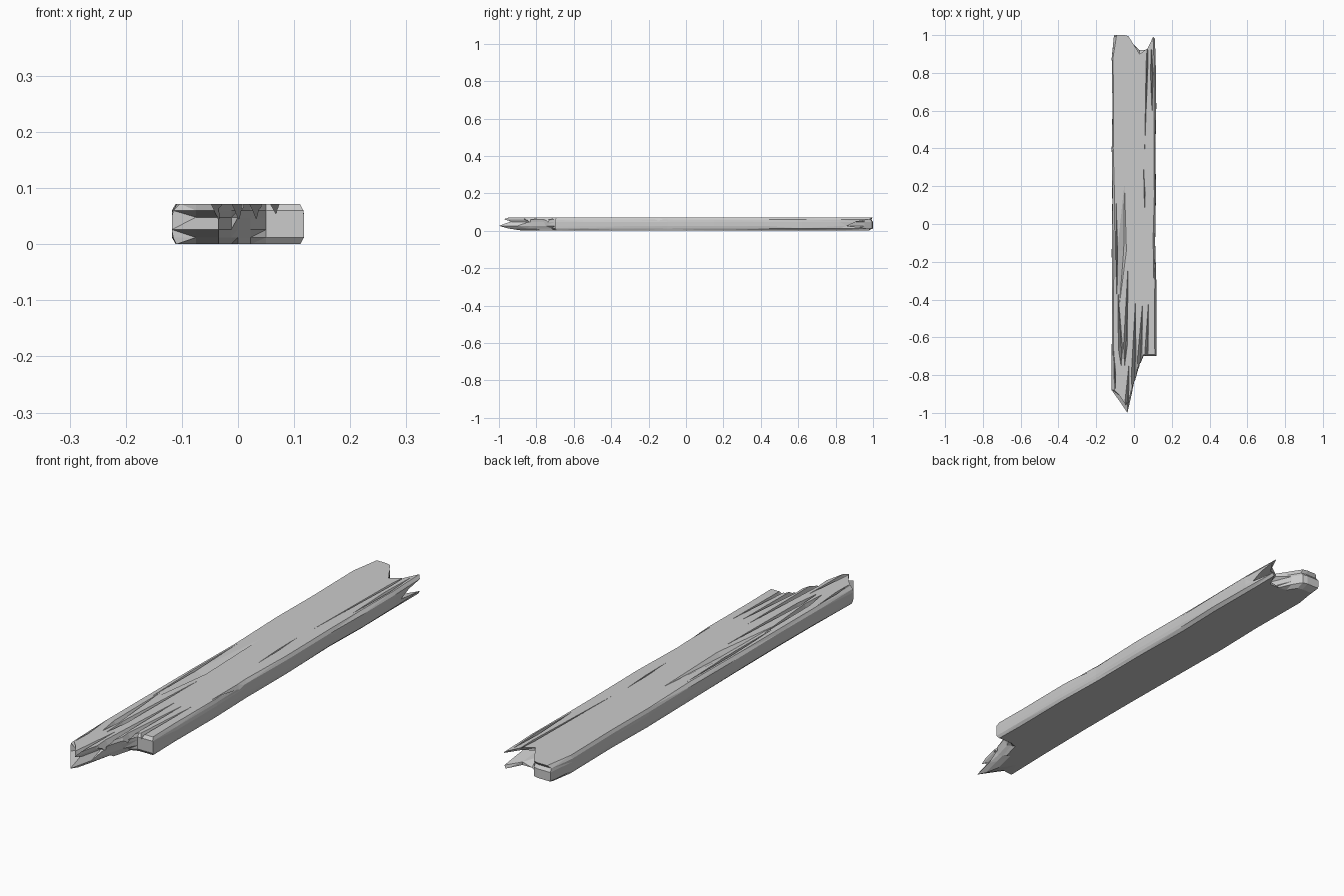
import bpy, bmesh, random
from mathutils import Vector

random.seed(4)
levels = [0.0, 0.012, 0.026, 0.048, 0.060, 0.072]

# how each kind of outline point moves along y at each level
shift = {
    "side": [0, 0, 0, 0, 0, 0],
    "tip": [0.13, 0.05, 0, 0.06, 0.03, 0.03],        # splintered front tip
    "notch": [0.05, 0.03, 0, -0.01, -0.02, 0.0],     # front inner step
    "prong": [0.01, 0, 0, 0, 0, 0.01],               # blunt front prong
    "back": [-0.03, 0, 0, 0, -0.01, 0],              # blunt back end
    "split": [-0.01, -0.01, -0.13, -0.08, -0.01, 0], # back corner split
    "dip": [0.02, 0.01, -0.03, -0.03, 0, 0],         # back notch
}

# broken outline seen from above
outline = [
    (-0.118, -0.88, "side"), (-0.075, -0.94, "tip"), (-0.035, -1.0, "tip"),
    (-0.012, -0.90, "tip"), (0.0, -0.83, "notch"), (0.022, -0.75, "notch"),
    (0.05, -0.70, "prong"), (0.085, -0.70, "prong"), (0.118, -0.70, "prong"),
    (0.118, -0.55, "side"), (0.118, -0.30, "side"), (0.112, -0.10, "side"),
    (0.116, 0.15, "side"), (0.114, 0.42, "side"), (0.118, 0.62, "side"),
    (0.116, 0.82, "side"), (0.112, 0.99, "split"), (0.072, 0.93, "split"),
    (0.03, 0.90, "dip"), (-0.005, 0.955, "back"), (-0.03, 0.995, "back"),
    (-0.05, 1.0, "back"), (-0.106, 1.0, "back"), (-0.118, 0.88, "side"),
    (-0.114, 0.62, "side"), (-0.118, 0.40, "side"), (-0.115, 0.12, "side"),
    (-0.118, -0.15, "side"), (-0.116, -0.42, "side"), (-0.118, -0.66, "side"),
]


def make_object(name, bm):
    bmesh.ops.recalc_face_normals(bm, faces=bm.faces[:])
    mesh = bpy.data.meshes.new(name)
    bm.to_mesh(mesh)
    bm.free()
    obj = bpy.data.objects.new(name, mesh)
    bpy.context.collection.objects.link(obj)
    return obj


# plank body: stacked outlines with worn long edges
bm = bmesh.new()
rings = []
for i, z in enumerate(levels):
    ring = []
    for x, y, kind in outline:
        inset = 0
        if abs(x) > 0.1:
            if i in (0, 5):
                inset = random.uniform(0.006, 0.015)
            elif i in (1, 4):
                inset = random.uniform(0, 0.003)
        ring.append(bm.verts.new((x - inset * (1 if x > 0 else -1),
                                  y + shift[kind][i], z)))
    rings.append(ring)
n = len(outline)
for low, high in zip(rings, rings[1:]):
    for j in range(n):
        k = (j + 1) % n
        bm.faces.new((low[j], low[k], high[k], high[j]))
bm.faces.new(rings[0][::-1])
bm.faces.new(rings[-1])
bmesh.ops.triangulate(bm, faces=bm.faces[:])
plank = make_object("broken_plank", bm)

# grain cracks in the top: x0, y0, x1, y1, width, depth, widest position
cracks = [
    (-0.05, 0.25, -0.08, -0.46, 0.06, 0.016, 0.55),
    (-0.095, 0.15, -0.09, -0.44, 0.014, 0.02, 0.5),
    (-0.085, -0.35, -0.068, -0.76, 0.026, 0.028, 0.75),
    (-0.03, -0.18, -0.05, -0.76, 0.022, 0.03, 0.8),
    (0.008, -0.38, -0.006, -0.95, 0.028, 0.035, 0.75),
    (0.046, -0.40, 0.024, -0.82, 0.026, 0.035, 0.75),
    (0.078, -0.38, 0.062, -0.76, 0.02, 0.025, 0.8),
    (0.072, 0.98, 0.055, 0.34, 0.012, 0.02, 0.2),
    (0.05, 0.32, 0.06, 0.02, 0.008, 0.012, 0.5),
    (0.092, 0.96, 0.096, 0.56, 0.016, 0.025, 0.4),
    (0.116, 0.02, 0.102, -0.32, 0.016, 0.02, 0.5),
    (-0.108, -0.66, -0.098, -0.89, 0.012, 0.02, 0.6),
    (-0.025, -0.72, -0.045, -1.04, 0.022, 0.03, 0.7),
]
for x0, y0, x1, y1, width, depth, t in cracks:
    a, b = Vector((x0, y0, 0.0735)), Vector((x1, y1, 0.0735))
    m = a.lerp(b, t)
    side = Vector((width / 2, 0, 0.002))
    bm = bmesh.new()
    va, vb, vl, vr, vd = [bm.verts.new(p) for p in (
        a, b, m - Vector((width / 2, 0, -0.002)), m + side,
        m + Vector((width * 0.2, 0, -depth)))]
    for f in ((va, vl, vd), (vl, vb, vd), (vb, vr, vd), (vr, va, vd),
              (va, vr, vl), (vb, vl, vr)):
        bm.faces.new(f)
    cutter = make_object("crack_cutter", bm)
    cutter.hide_render = True
    cutter.hide_set(True)
    mod = plank.modifiers.new("crack", "BOOLEAN")
    mod.operation = "DIFFERENCE"
    mod.solver = "EXACT"
    mod.object = cutter
